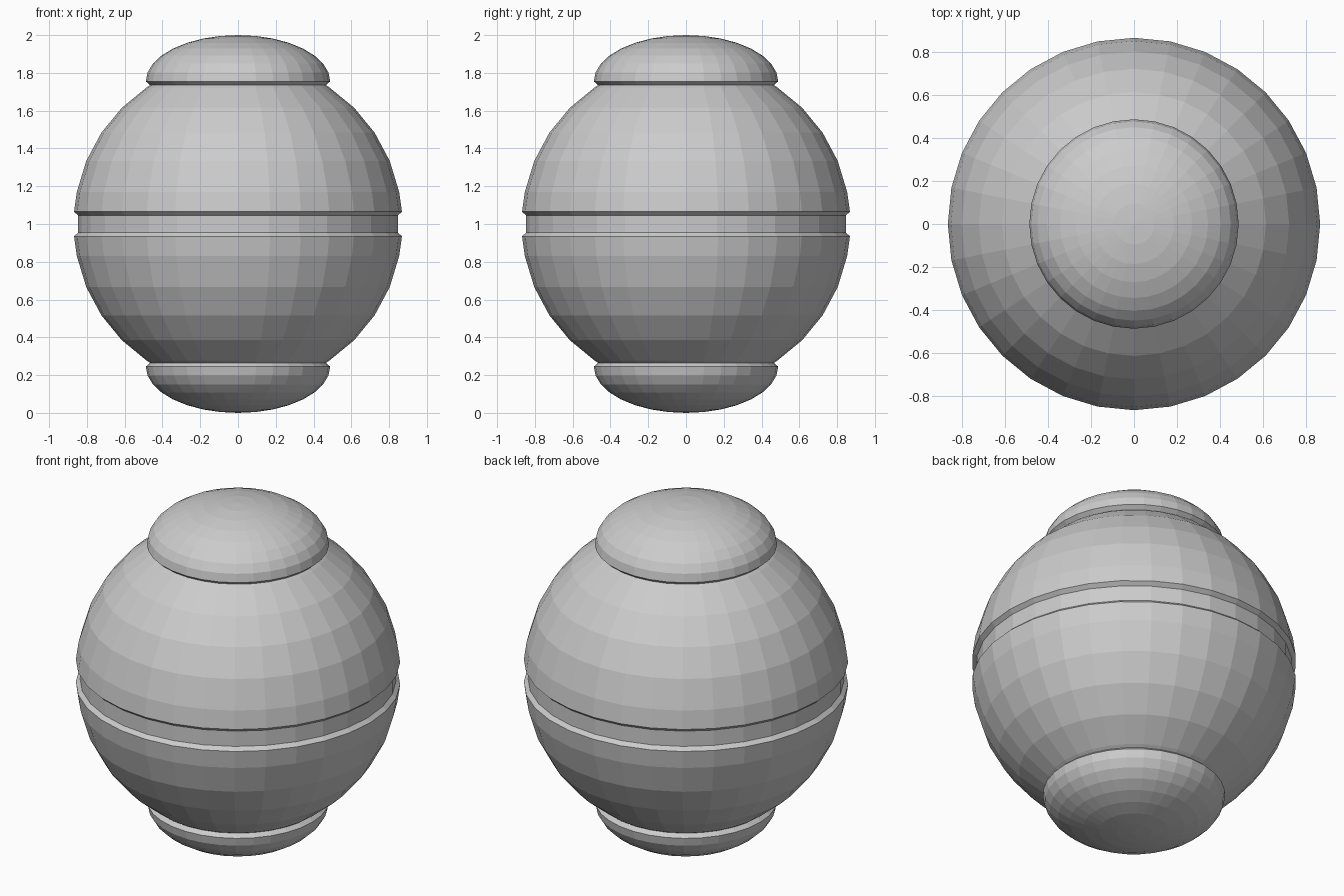
import bpy, bmesh
from math import sin, cos, pi

if "Cube" in bpy.data.objects:
    bpy.data.objects.remove(bpy.data.objects["Cube"])

SEGMENTS = 32
STEP = pi / 16


def lathe(name, profile, flip=False):
    """Spin an (r, z) profile, listed bottom to top, around z; flip mirrors it about z = 1."""
    if flip:
        profile = [(r, 2 - z) for r, z in reversed(profile)]
    bm = bmesh.new()
    rings = []
    for r, z in profile:
        if r < 1e-4:
            rings.append([bm.verts.new((0, 0, z))] * SEGMENTS)
        else:
            rings.append([bm.verts.new((r * cos(2 * pi * i / SEGMENTS),
                                        r * sin(2 * pi * i / SEGMENTS), z))
                          for i in range(SEGMENTS)])
    for low, high in zip(rings, rings[1:]):
        for i in range(SEGMENTS):
            j = (i + 1) % SEGMENTS
            corners = [low[i], low[j], high[j], high[i]]
            bm.faces.new(list(dict.fromkeys(corners)))
    mesh = bpy.data.meshes.new(name)
    bm.to_mesh(mesh)
    bm.free()
    obj = bpy.data.objects.new(name, mesh)
    bpy.context.collection.objects.link(obj)
    return obj


# half shell: bevelled rim, then rings of a sphere up to the cap seat
R = 0.87
shell = [(0.846, 1.045), (0.868, 1.065)]
shell += [(R * cos(k * STEP), 1 + R * sin(k * STEP)) for k in range(1, 6)]
shell.append((0.465, 1.735))

# flattened dome cap with a small undercut lip
cap = [(0.465, 1.735)]
cap += [(0.488 * cos(k * STEP), 1.755 + 0.245 * sin(k * STEP)) for k in range(9)]

for prefix, flip in (("upper", False), ("lower", True)):
    lathe(prefix + "_shell", shell, flip)
    lathe(prefix + "_cap", cap, flip)

# recessed band between the shells
lathe("groove_band", [(0.846, 0.955), (0.846, 1.045)])
